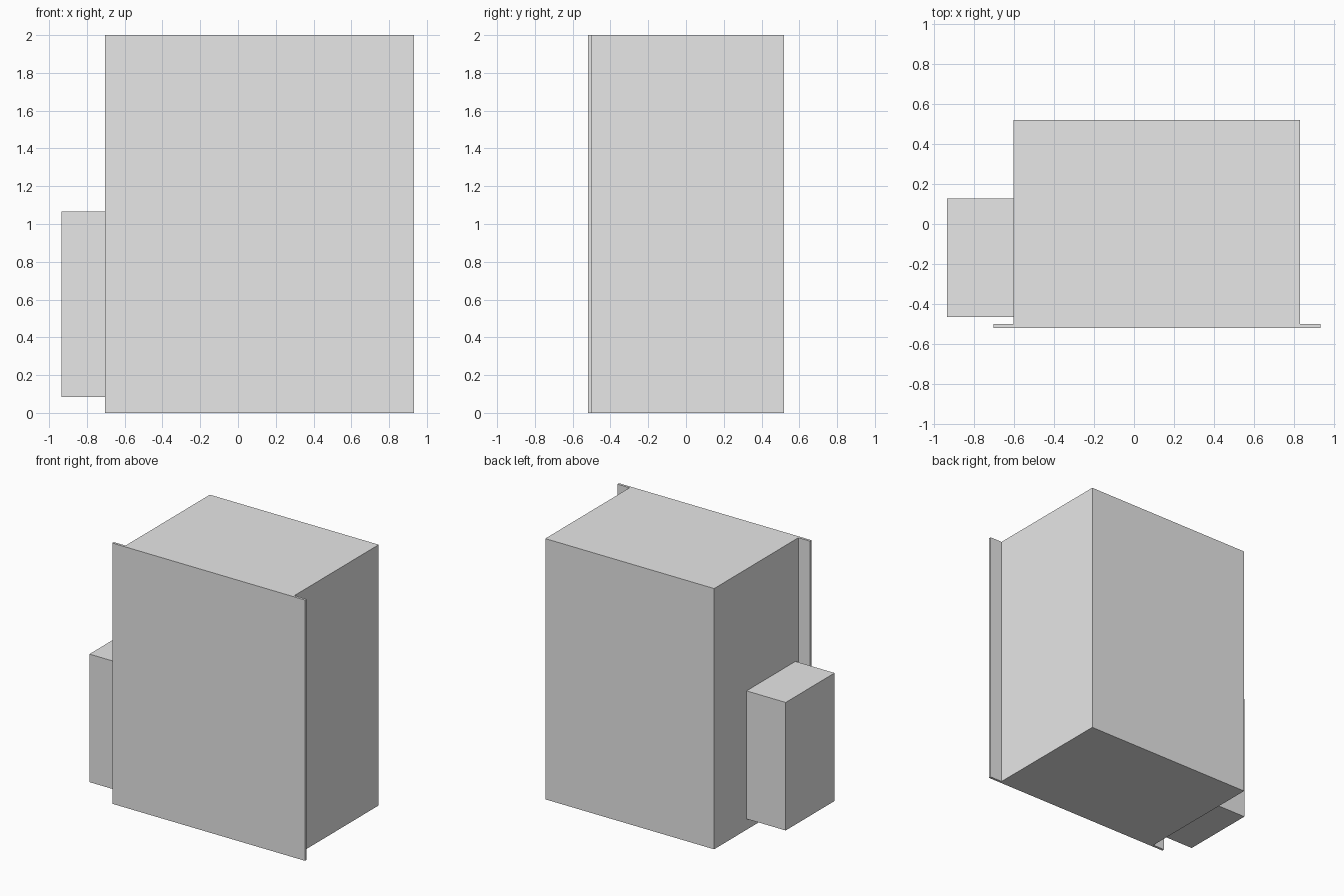
import bpy

cube = bpy.data.objects.get("Cube")
if cube:
    bpy.data.objects.remove(cube, do_unlink=True)

# Single grey finish
grey = bpy.data.materials.new("light grey")
grey.use_nodes = True
colour = (0.8, 0.8, 0.8, 1)
grey.diffuse_color = colour
grey.node_tree.nodes["Principled BSDF"].inputs["Base Color"].default_value = colour


def box(name, x, y, z):
    """Box filling the given (low, high) ranges."""
    spans = (x, y, z)
    bpy.ops.mesh.primitive_cube_add(size=1)
    obj = bpy.context.object
    obj.name = name
    for v in obj.data.vertices:
        v.co = [hi if c > 0 else lo for c, (lo, hi) in zip(v.co, spans)]
    obj.data.materials.append(grey)
    return obj


FRONT, PLATE_BACK, BACK = -0.52, -0.501, 0.52
HEIGHT = (0, 2)

# Cabinet body behind a wider front plate
box("cabinet_body", (-0.603, 0.83), (PLATE_BACK, BACK), HEIGHT)
box("front_plate", (-0.703, 0.933), (FRONT, PLATE_BACK), HEIGHT)

# Small box mounted on the side
box("side_box", (-0.935, -0.603), (-0.465, 0.127), (0.083, 1.065))
